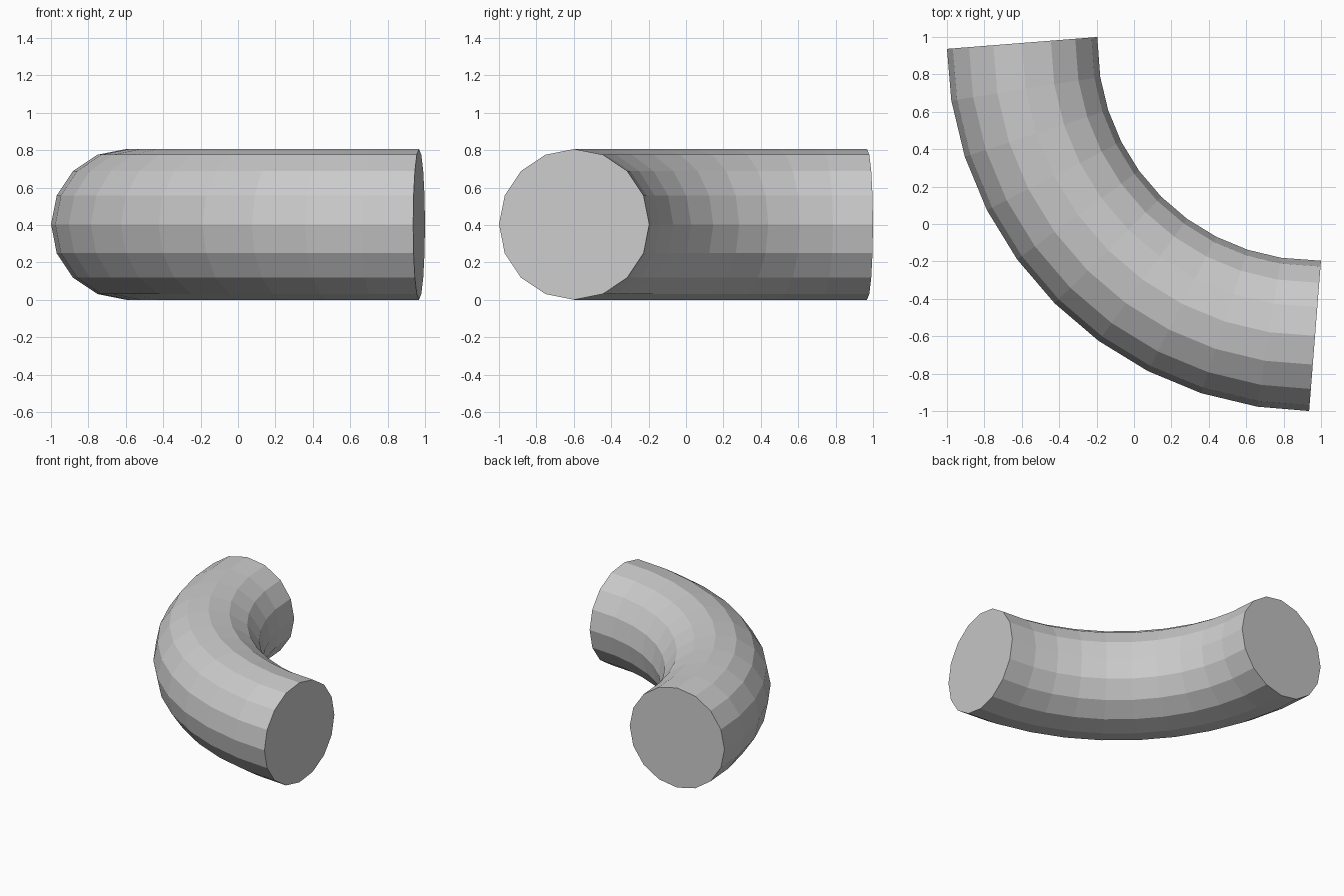
import bpy, bmesh
from math import sin, cos, radians
from mathutils import Vector

if "Cube" in bpy.data.objects:
    bpy.data.objects.remove(bpy.data.objects["Cube"])

TUBE_R, BEND_R = 0.403, 1.566
SIDES, STEPS = 16, 10
CENTRE = Vector((0.968, 0.968, TUBE_R))

bm = bmesh.new()

# Rings along a quarter bend; end rings are square to the first and last segment
rings = []
for i in range(STEPS + 1):
    a = radians(180 + 90 * i / STEPS)
    tilt = a + radians(4.5 if i == 0 else -4.5 if i == STEPS else 0)
    mid = CENTRE + BEND_R * Vector((cos(a), sin(a), 0))
    out = Vector((cos(tilt), sin(tilt), 0))
    ring = []
    for k in range(SIDES):
        t = radians(360 * k / SIDES)
        ring.append(bm.verts.new(mid + TUBE_R * (out * cos(t) + Vector((0, 0, sin(t))))))
    rings.append(ring)

# Tube wall
for r0, r1 in zip(rings, rings[1:]):
    for k in range(SIDES):
        n = (k + 1) % SIDES
        bm.faces.new((r0[k], r0[n], r1[n], r1[k]))

# Flat end caps
bm.faces.new(rings[0])
bm.faces.new(rings[-1])
bmesh.ops.recalc_face_normals(bm, faces=bm.faces[:])

mesh = bpy.data.meshes.new("pipe_elbow")
bm.to_mesh(mesh)
bm.free()
bpy.context.collection.objects.link(bpy.data.objects.new("pipe_elbow", mesh))
